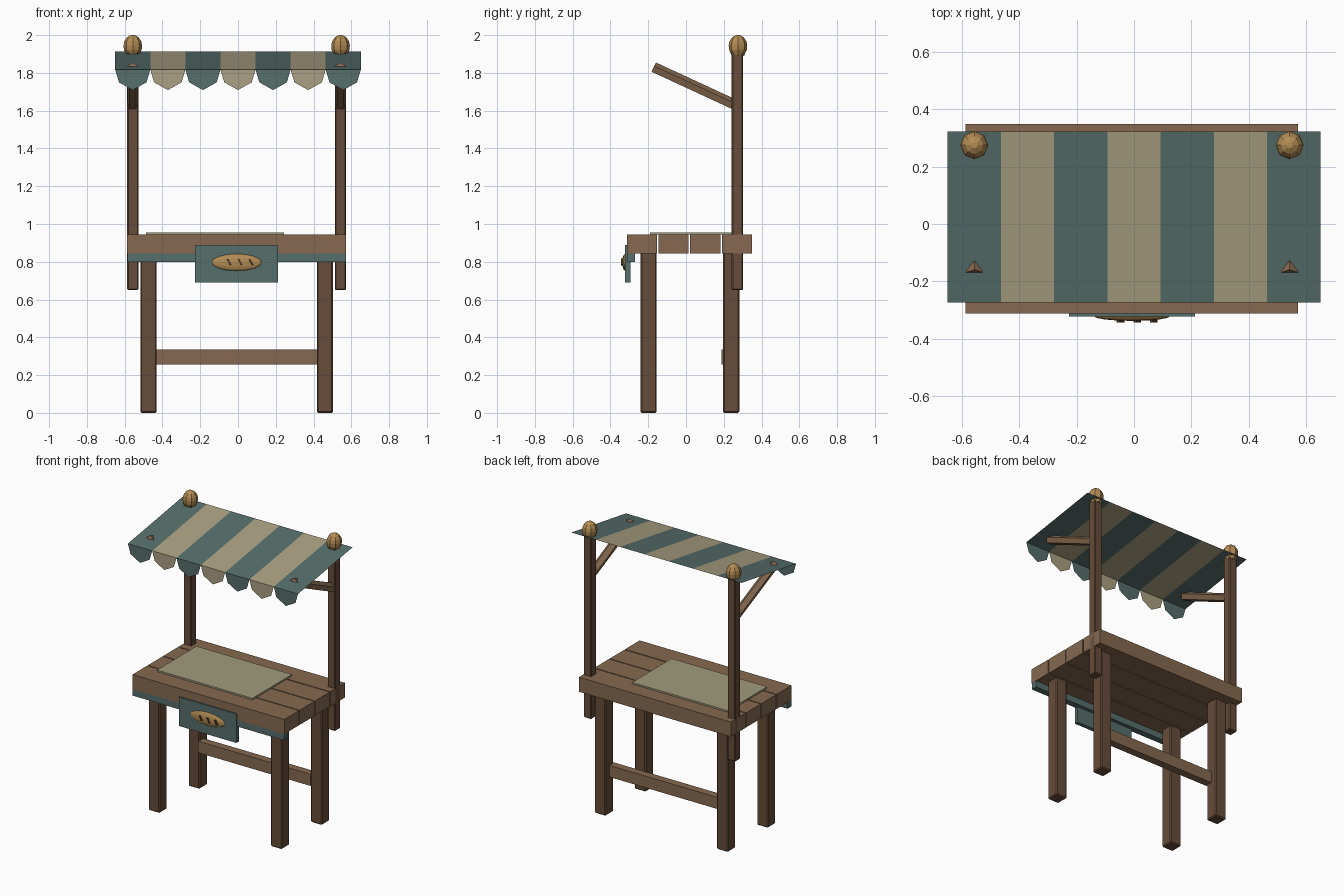
import bpy, bmesh, math
from mathutils import Matrix, Vector

if "Cube" in bpy.data.objects:
    bpy.data.objects.remove(bpy.data.objects["Cube"], do_unlink=True)


def material(name, r, g, b):
    m = bpy.data.materials.new(name)
    m.use_nodes = True
    m.diffuse_color = (r, g, b, 1)
    m.node_tree.nodes["Principled BSDF"].inputs["Base Color"].default_value = (r, g, b, 1)
    return m


TEAL = material("teal cloth", 0.093, 0.156, 0.147)
CREAM = material("cream cloth", 0.40, 0.35, 0.223)
PLANK = material("plank wood", 0.238, 0.141, 0.08)
DARK = material("dark wood", 0.133, 0.072, 0.041)
GOLD = material("golden crust", 0.45, 0.262, 0.089)
LINEN = material("linen", 0.355, 0.325, 0.20)
SCORE = material("dark crust", 0.09, 0.05, 0.025)

CX = -0.007  # the table sits slightly off the awning's centre


def finish(name, bm, *mats):
    mesh = bpy.data.meshes.new(name)
    bm.to_mesh(mesh)
    bm.free()
    for m in mats:
        mesh.materials.append(m)
    ob = bpy.data.objects.new(name, mesh)
    bpy.context.collection.objects.link(ob)
    return ob


def box(name, x, y, z, mat, bevel=0):
    """Box from (low, high) ranges on each axis, x measured from CX."""
    bm = bmesh.new()
    bmesh.ops.create_cube(bm, size=1)
    for v in bm.verts:
        v.co = [r[0] if c < 0 else r[1] for c, r in zip(v.co, (x, y, z))]
        v.co.x += CX
    if bevel:
        bmesh.ops.bevel(bm, geom=bm.edges[:], offset=bevel, segments=1, affect='EDGES')
    return finish(name, bm, mat)


# Tabletop planks
for i in range(4):
    y0 = -0.313 + i * 0.1675
    box(f"tabletop_plank_{i + 1}", (-0.58, 0.58), (y0, y0 + 0.16), (0.844, 0.945), PLANK)

# Legs, rear stretcher, front trim and table runner
for side, sx in (("left", 1), ("right", -1)):
    for end, y in (("front", -0.198), ("back", 0.239)):
        x = sx * 0.467
        box(f"{end}_{side}_leg", (x - 0.043, x + 0.043), (y - 0.043, y + 0.043),
            (0, 0.85), DARK, 0.007)
box("rear_stretcher", (-0.428, 0.428), (0.187, 0.24), (0.255, 0.335), PLANK)
box("front_trim", (-0.579, 0.579), (-0.313, -0.27), (0.80, 0.844), TEAL)
box("table_cloth", (-0.48, 0.25), (-0.19, 0.242), (0.945, 0.956), LINEN)

# Sign with a scored loaf
box("sign_board", (-0.22, 0.22), (-0.322, -0.295), (0.69, 0.89), TEAL)
bm = bmesh.new()
bmesh.ops.create_uvsphere(bm, u_segments=12, v_segments=8, radius=1)
bmesh.ops.transform(bm, verts=bm.verts, matrix=Matrix.Translation((CX, -0.322, 0.797))
                    @ Matrix.Diagonal((0.132, 0.016, 0.045, 1))
                    @ Matrix.Rotation(math.pi / 2, 4, 'Y'))
finish("sign_loaf", bm, GOLD)
for i in range(3):
    bm = bmesh.new()
    bmesh.ops.create_cube(bm, size=1)
    bmesh.ops.transform(bm, verts=bm.verts,
                        matrix=Matrix.Translation((CX - 0.04 + i * 0.058, -0.337, 0.798))
                        @ Matrix.Rotation(math.radians(-30), 4, 'Y')
                        @ Matrix.Diagonal((0.01, 0.014, 0.036, 1)))
    finish(f"loaf_score_{i + 1}", bm, SCORE)


def finial(name, x, y):
    """Eight-sided turned knob."""
    profile = [(0.011, 1.88), (0.033, 1.892), (0.047, 1.922), (0.049, 1.945),
               (0.045, 1.967), (0.031, 1.988), (0.011, 2.0)]
    bm = bmesh.new()
    rings = [[bm.verts.new((x + r * math.cos(a * math.pi / 4), y + r * math.sin(a * math.pi / 4), z))
              for a in range(8)] for r, z in profile]
    for lo, hi in zip(rings, rings[1:]):
        for a in range(8):
            b = (a + 1) % 8
            bm.faces.new((lo[a], lo[b], hi[b], hi[a]))
    bm.faces.new(rings[0][::-1])
    bm.faces.new(rings[-1])
    finish(name, bm, GOLD)


# Awning posts with finials and slanted brackets
for side, sx in (("left", 1), ("right", -1)):
    x = sx * 0.55
    box(f"{side}_post", (x - 0.03, x + 0.03), (0.242, 0.302), (0.65, 1.92), DARK, 0.006)
    finial(f"{side}_finial", CX + x, 0.275)
    low, high = Vector((CX + x, 0.26, 1.628)), Vector((CX + x, -0.172, 1.828))
    axis = (high - low).normalized()
    across = Vector((1, 0, 0))
    up = across.cross(axis)
    if up.z < 0:
        up = -up
    bm = bmesh.new()
    ends = []
    for p in (low, high):
        ends.append([bm.verts.new(p + 0.03 * (math.cos(t) * up + math.sin(t) * across))
                     for t in (k * math.tau / 5 for k in range(5))])
    for k in range(5):
        n = (k + 1) % 5
        bm.faces.new((ends[0][k], ends[0][n], ends[1][n], ends[1][k]))
    for e in ends:
        bm.faces.new(e)
    bmesh.ops.recalc_face_normals(bm, faces=bm.faces)
    finish(f"{side}_bracket", bm, PLANK)

# Striped awning sheet with a scalloped valance
bm = bmesh.new()
W, FRONT, BACK, EAVE, RIDGE = 1.3 / 7, -0.273, 0.322, 1.817, 1.912
for i in range(7):
    a = -0.65 + i * W
    b = a + W
    sheet = [(a, FRONT, EAVE), (b, FRONT, EAVE), (b, BACK, RIDGE), (a, BACK, RIDGE)]
    scallop = [(a, FRONT, EAVE), (a + 0.02, FRONT, 1.75), (a + W / 2, FRONT, 1.709),
               (b - 0.02, FRONT, 1.75), (b, FRONT, EAVE)]
    for pts in (sheet, scallop):
        f = bm.faces.new([bm.verts.new(p) for p in pts])
        f.material_index = i % 2
bmesh.ops.remove_doubles(bm, verts=bm.verts, dist=0.0001)
finish("striped_awning", bm, TEAL, CREAM)
